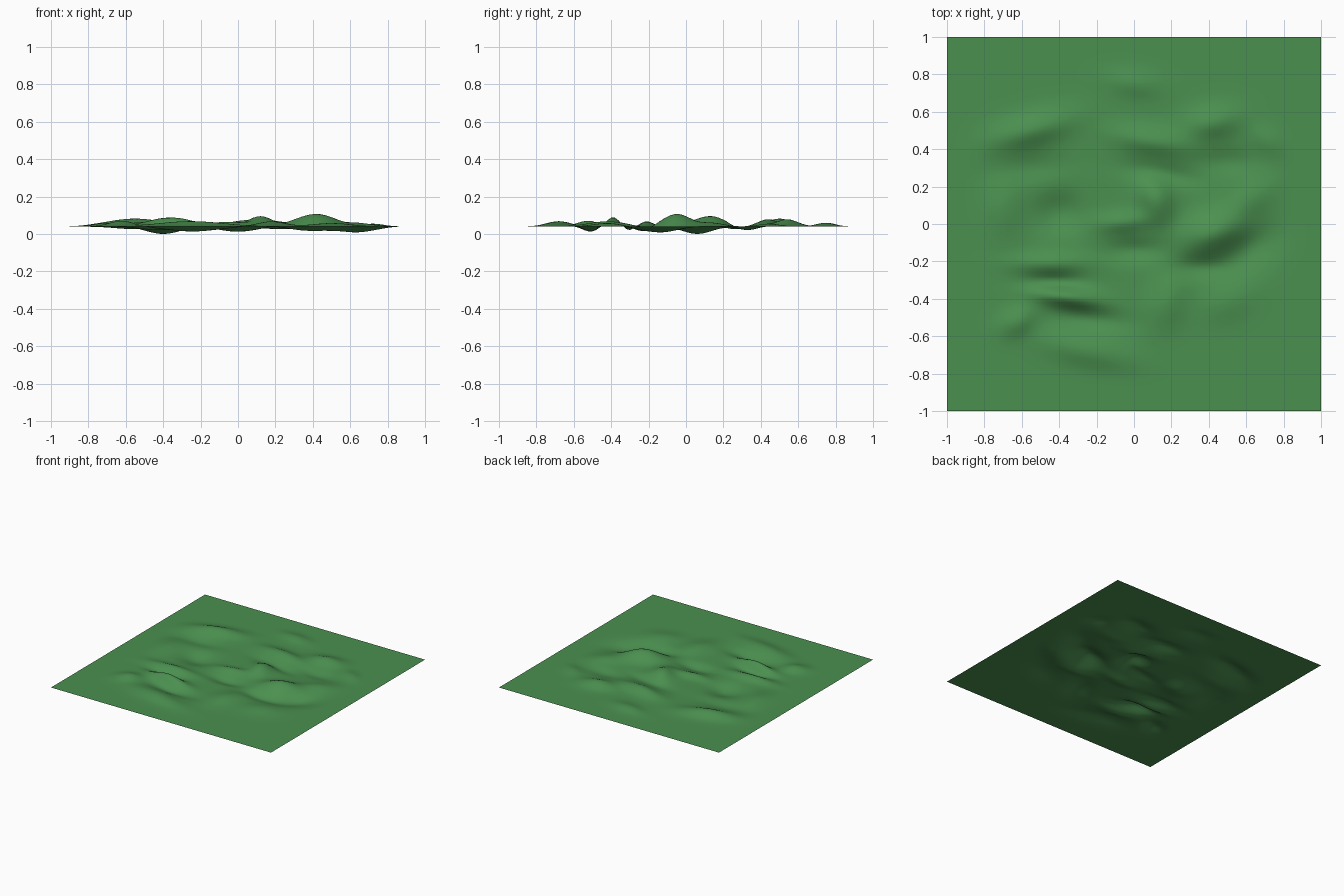
import bpy
import bmesh
from math import cos, sin, exp, radians

default_cube = bpy.data.objects.get("Cube")
if default_cube:
    bpy.data.objects.remove(default_cube, do_unlink=True)

GROUND_LEVEL = 0.04
GRID_CELLS = 100

# Hills: centre x, centre y, half length, half width, turn in degrees, height
HILLS = [
    (0.42, -0.05, 0.16, 0.1, 15, 0.067),
    (0.62, 0.13, 0.14, 0.08, 30, 0.02),
    (0.42, 0.54, 0.14, 0.08, 10, 0.038),
    (0.72, 0.44, 0.1, 0.06, -40, 0.015),
    (0.1, 0.44, 0.2, 0.07, -10, 0.038),
    (-0.55, 0.5, 0.22, 0.08, 15, 0.042),
    (-0.7, 0.08, 0.1, 0.15, 0, 0.02),
    (0.12, 0.13, 0.09, 0.12, 20, 0.055),
    (-0.06, 0.01, 0.14, 0.05, 5, 0.025),
    (-0.45, -0.21, 0.2, 0.05, 0, 0.027),
    (-0.36, -0.39, 0.17, 0.05, -8, 0.05),
    (-0.62, -0.52, 0.1, 0.07, 30, 0.03),
    (-0.25, -0.68, 0.25, 0.08, -12, 0.028),
    (0.18, -0.42, 0.1, 0.15, -20, 0.027),
    (0.5, -0.42, 0.15, 0.1, 20, 0.018),
    (0.0, 0.75, 0.14, 0.07, -10, 0.02),
]

# Hollows, in the same order, with depth last
HOLLOWS = [
    (0.62, -0.13, 0.17, 0.1, 35, 0.035),
    (0.36, -0.23, 0.15, 0.06, 0, 0.025),
    (0.5, 0.33, 0.16, 0.07, 0, 0.02),
    (0.15, 0.27, 0.2, 0.05, -10, 0.02),
    (-0.55, 0.3, 0.2, 0.07, 5, 0.015),
    (-0.4, 0.06, 0.13, 0.11, 0, 0.04),
    (0.0, -0.14, 0.15, 0.06, 0, 0.028),
    (-0.43, -0.31, 0.15, 0.04, 0, 0.025),
    (-0.25, -0.51, 0.2, 0.06, -5, 0.028),
]


def mound(x, y, shape):
    """Smooth oval mound, turned about its centre."""
    centre_x, centre_y, length, width, turn, height = shape
    angle = radians(turn)
    dx, dy = x - centre_x, y - centre_y
    along = (dx * cos(angle) + dy * sin(angle)) / length
    across = (dy * cos(angle) - dx * sin(angle)) / width
    return height * exp(-(along * along + across * across))


def edge_fade(value):
    """Full relief inside, fading smoothly to a flat border."""
    amount = max(0.0, min(1.0, (1 - abs(value)) * 4))
    return amount * amount * (3 - 2 * amount)


def terrain_height(x, y):
    relief = sum(mound(x, y, hill) for hill in HILLS)
    relief -= sum(mound(x, y, hollow) for hollow in HOLLOWS)
    return max(0.0, GROUND_LEVEL + relief * edge_fade(x) * edge_fade(y))


# Grass colour
grass = bpy.data.materials.new("grass_green")
grass.use_nodes = True
grass_colour = (0.07, 0.28, 0.08, 1)
grass.diffuse_color = grass_colour
shader = next(node for node in grass.node_tree.nodes
              if node.type == "BSDF_PRINCIPLED")
shader.inputs["Base Color"].default_value = grass_colour
shader.inputs["Roughness"].default_value = 0.9

# Rolling ground sheet
mesh = bpy.data.meshes.new("rolling_ground")
bm = bmesh.new()
bmesh.ops.create_grid(bm, x_segments=GRID_CELLS, y_segments=GRID_CELLS, size=1)
for vertex in bm.verts:
    vertex.co.z = terrain_height(vertex.co.x, vertex.co.y)
for face in bm.faces:
    face.smooth = True
bm.to_mesh(mesh)
bm.free()
mesh.materials.append(grass)

ground = bpy.data.objects.new("rolling_ground", mesh)
bpy.context.collection.objects.link(ground)
